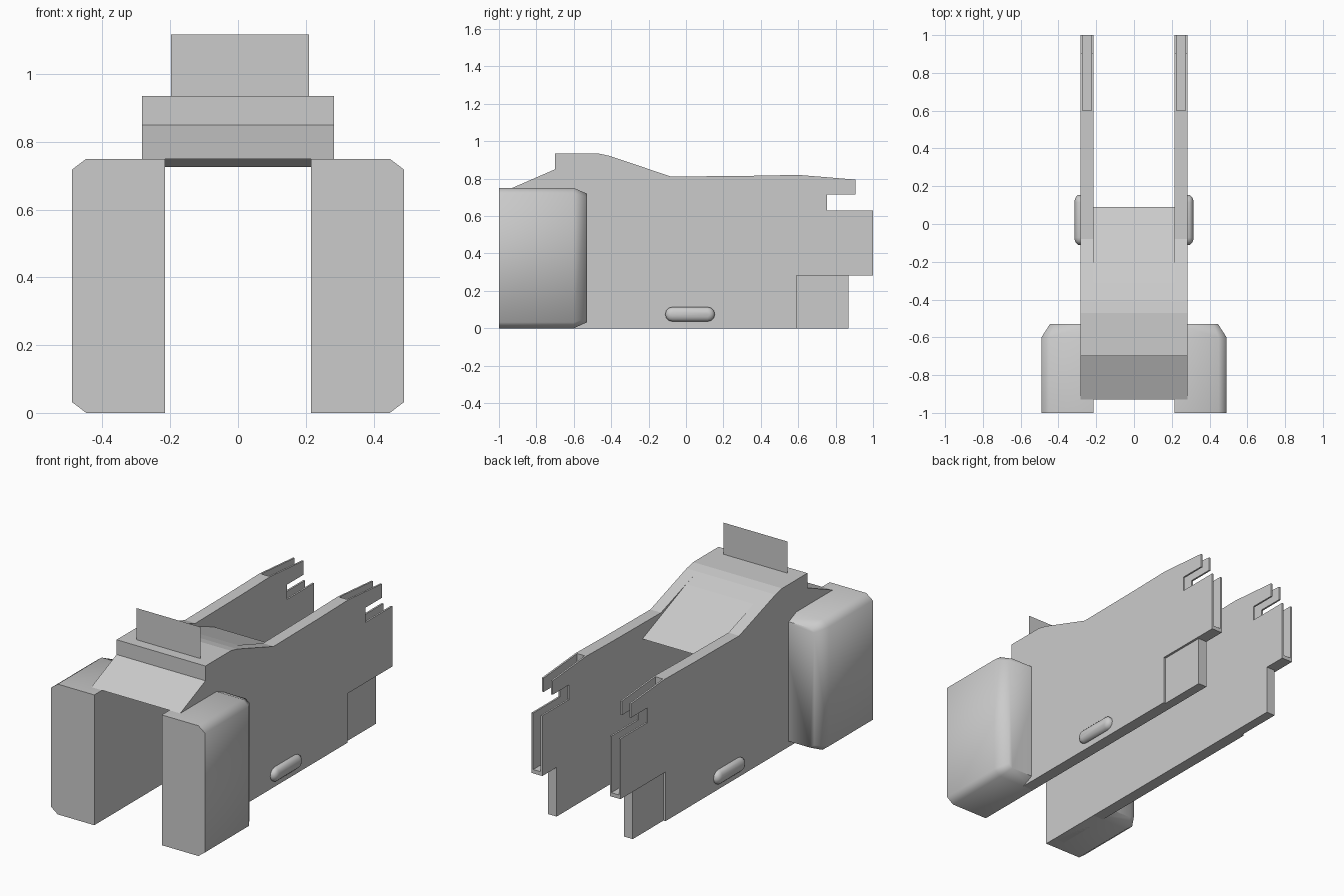
import bpy, bmesh, math

if "Cube" in bpy.data.objects:
    bpy.data.objects.remove(bpy.data.objects["Cube"])


def make(name, rings, cap_ends=True, mirror=True, smooth=None):
    """Loft matching rings of points into a mesh, optionally mirrored in x."""
    bm = bmesh.new()
    loops = [[bm.verts.new(p) for p in r] for r in rings]
    for a, b in zip(loops, loops[1:]):
        n = len(a)
        for i in range(n if cap_ends else n - 1):
            j = (i + 1) % n
            bm.faces.new((a[i], a[j], b[j], b[i]))
    if cap_ends:
        bm.faces.new(loops[0])
        bm.faces.new(loops[-1])
    bmesh.ops.recalc_face_normals(bm, faces=bm.faces)
    me = bpy.data.meshes.new(name)
    bm.to_mesh(me)
    bm.free()
    ob = bpy.data.objects.new(name, me)
    bpy.context.collection.objects.link(ob)
    bpy.ops.object.select_all(action='DESELECT')
    ob.select_set(True)
    bpy.context.view_layer.objects.active = ob
    if smooth:
        bpy.ops.object.shade_smooth_by_angle(angle=math.radians(smooth))
    if mirror:
        ob.modifiers.new("Mirror", 'MIRROR')
    return ob


def prism(name, yz, x0, x1, mirror=True):
    return make(name, [[(x, y, z) for y, z in yz] for x in (x0, x1)], mirror=mirror)


# Long side plates with a notched rear end
plate = prism("side_plate", [
    (-0.93, 0), (0.59, 0), (0.59, 0.283), (1, 0.283), (1, 0.63), (0.755, 0.63),
    (0.755, 0.715), (0.905, 0.715), (0.905, 0.795), (0.6, 0.82), (0.34, 0.815),
    (-0.08, 0.811), (-0.41, 0.922), (-0.47, 0.935), (-0.7, 0.935),
    (-0.7, 0.85), (-0.93, 0.75)], 0.215, 0.283, mirror=False)

# Slot in the rear of each plate, open at the top and back
cutter = prism("slot_cutter", [(0.6, 0.305), (1.1, 0.305), (1.1, 1.1), (0.6, 1.1)],
               0.225, 0.273, mirror=False)
cutter.hide_render = True
cut = plate.modifiers.new("Slot", 'BOOLEAN')
cut.operation = 'DIFFERENCE'
cut.solver = 'EXACT'
cut.object = cutter
bpy.context.view_layer.objects.active = plate
bpy.ops.object.modifier_apply(modifier="Slot")
bpy.data.objects.remove(cutter)
plate.modifiers.new("Mirror", 'MIRROR')

# Thinner lower rear block
prism("rear_foot", [(0.59, 0), (0.87, 0), (0.87, 0.283), (0.59, 0.283)], 0.215, 0.27)

# Thin hood sheet between the plates
hood = [(-0.93, 0.75), (-0.7, 0.85), (-0.7, 0.935), (-0.47, 0.935),
        (-0.41, 0.922), (-0.31, 0.888), (0.09, 0.725)]
make("hood", [[(x, y, z) for y, z in hood] for x in (-0.215, 0.215)],
     cap_ends=False, mirror=False)

# Upright thin screen
make("screen", [[(x, -0.64, 0.935), (x, -0.64, 1.117)] for x in (-0.198, 0.209)],
     cap_ends=False, mirror=False)


# Front side housings with softened outer and rear edges
def housing_ring(y, x, zlo, zhi, c, d):
    return [(0.215, y, zlo), (x - c, y, zlo), (x, y, zlo + d), (x, y, zhi - d),
            (x - c, y, zhi), (0.215, y, zhi)]


make("front_housing", [housing_ring(-1, 0.49, 0, 0.75, 0.042, 0.032),
                       housing_ring(-0.6, 0.49, 0, 0.75, 0.042, 0.032),
                       housing_ring(-0.53, 0.445, 0.032, 0.72, 0.025, 0.02)], smooth=60)


# Small pill-shaped side bumps
def pill_ring(x, r):
    pts = []
    for cy, start in ((0.115, -90), (-0.072, 90)):
        for k in range(7):
            a = math.radians(start + 30 * k)
            pts.append((x, cy + r * math.cos(a), 0.075 + r * math.sin(a)))
    return pts


make("side_bump", [pill_ring(0.28, 0.039), pill_ring(0.296, 0.039),
                   pill_ring(0.308, 0.027), pill_ring(0.314, 0.012)], smooth=60)
